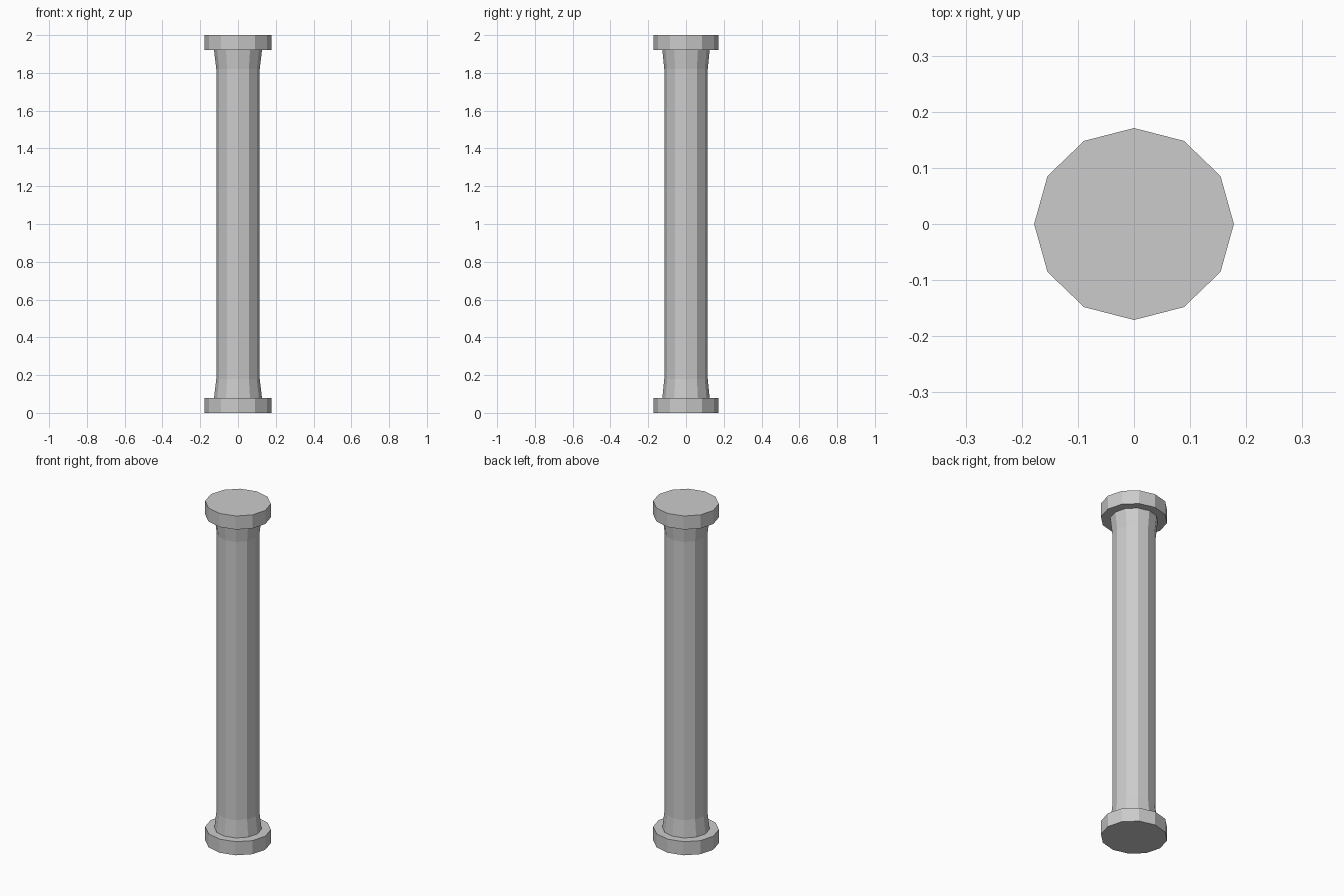
import bpy
import math

SIDES = 12

cube = bpy.data.objects.get("Cube")
if cube:
    bpy.data.objects.remove(cube, do_unlink=True)

stone = bpy.data.materials.new("grey_stone")
stone.use_nodes = True
grey = (0.6, 0.6, 0.6, 1)
stone.diffuse_color = grey
stone.node_tree.nodes["Principled BSDF"].inputs["Base Color"].default_value = grey


def lathe(name, profile):
    """Closed, flat-faced solid turned around z from (radius x, radius y, height) rings."""
    verts, faces = [], []
    for rx, ry, z in profile:
        for i in range(SIDES):
            a = math.tau * i / SIDES
            verts.append((rx * math.cos(a), ry * math.sin(a), z))
    for r in range(len(profile) - 1):
        for i in range(SIDES):
            j = (i + 1) % SIDES
            low, high = r * SIDES, (r + 1) * SIDES
            faces.append((low + i, low + j, high + j, high + i))
    faces.append(tuple(reversed(range(SIDES))))
    faces.append(tuple(range(len(verts) - SIDES, len(verts))))
    mesh = bpy.data.meshes.new(name)
    mesh.from_pydata(verts, [], faces)
    mesh.materials.append(stone)
    obj = bpy.data.objects.new(name, mesh)
    bpy.context.collection.objects.link(obj)
    return obj


# Base and capital discs
for name, z in (("base", 0), ("capital", 1.92)):
    lathe(name, [(0.178, 0.171, z), (0.178, 0.171, z + 0.08)])

# Shaft, flared at both ends
lathe("shaft", [
    (0.127, 0.125, 0.08),
    (0.115, 0.115, 0.18),
    (0.115, 0.115, 1.82),
    (0.127, 0.125, 1.92),
])
